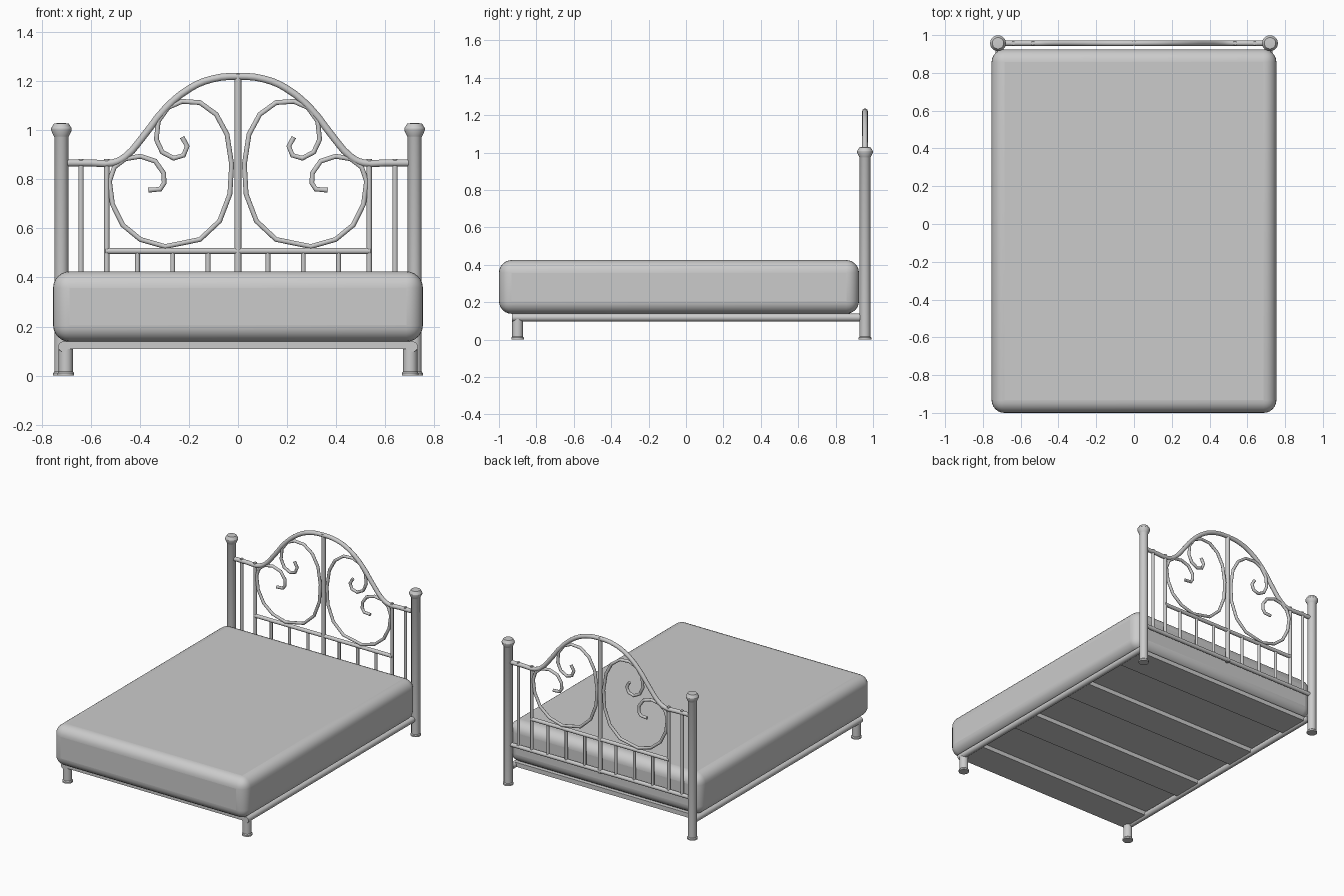
import bpy, bmesh, math
from mathutils import Vector

if "Cube" in bpy.data.objects:
    bpy.data.objects.remove(bpy.data.objects["Cube"])

HEAD_Y = 0.957


def finish(ob, angle=40):
    bpy.ops.object.select_all(action='DESELECT')
    ob.select_set(True)
    bpy.context.view_layer.objects.active = ob
    bpy.ops.object.shade_smooth_by_angle(angle=math.radians(angle))
    return ob


def box(name, lo, hi):
    lo, hi = Vector(lo), Vector(hi)
    bpy.ops.mesh.primitive_cube_add(size=1, location=(lo + hi) / 2)
    ob = bpy.context.object
    ob.name = name
    ob.scale = hi - lo
    bpy.ops.object.transform_apply(location=False, rotation=False, scale=True)
    return ob


def bar(name, a, b, r, sides=16):
    a, b = Vector(a), Vector(b)
    d = b - a
    bpy.ops.mesh.primitive_cylinder_add(vertices=sides, radius=r, depth=d.length, location=(a + b) / 2)
    ob = bpy.context.object
    ob.name = name
    ob.rotation_euler = d.to_track_quat('Z', 'Y').to_euler()
    return finish(ob)


def lathe(name, profile, x, y, sides=24):
    # spin an (r, z) profile about a vertical axis
    bm = bmesh.new()
    vs = [bm.verts.new((r, 0, z)) for r, z in profile]
    es = [bm.edges.new(p) for p in zip(vs, vs[1:])]
    bmesh.ops.spin(bm, geom=vs + es, cent=(0, 0, 0), axis=(0, 0, 1), angle=2 * math.pi, steps=sides)
    bmesh.ops.remove_doubles(bm, verts=bm.verts, dist=1e-5)
    bmesh.ops.recalc_face_normals(bm, faces=bm.faces)
    me = bpy.data.meshes.new(name)
    bm.to_mesh(me)
    bm.free()
    ob = bpy.data.objects.new(name, me)
    bpy.context.collection.objects.link(ob)
    ob.location = (x, y, 0)
    return finish(ob, 30)


def tube(name, pts, r, res):
    # bent round rod through (x, z) points in the headboard plane
    cu = bpy.data.curves.new(name, 'CURVE')
    cu.dimensions = '3D'
    cu.bevel_depth, cu.bevel_resolution = r, 3
    cu.resolution_u, cu.use_fill_caps = res, True
    sp = cu.splines.new('BEZIER')
    sp.bezier_points.add(len(pts) - 1)
    for bp, (x, z) in zip(sp.bezier_points, pts):
        bp.co = (x, HEAD_Y, z)
        bp.handle_left_type = bp.handle_right_type = 'AUTO'
    ob = bpy.data.objects.new(name, cu)
    bpy.context.collection.objects.link(ob)
    return ob


# Mattress
mattress = box("mattress", (-0.754, -1, 0.138), (0.754, 0.925, 0.425))
bev = mattress.modifiers.new("round", 'BEVEL')
bev.width, bev.segments = 0.068, 6
finish(mattress, 60)

# Posts, feet, side rails and side spindles
post = [(0, 0), (0.034, 0), (0.034, 0.01), (0.029, 0.016), (0.029, 0.972), (0.031, 0.976),
        (0.042, 1.0), (0.042, 1.008), (0.03, 1.028), (0, 1.03)]
foot = [(0, 0), (0.034, 0), (0.034, 0.01), (0.029, 0.016), (0.029, 0.12), (0, 0.12)]
scroll = [(-.228, .972), (-.207, .935), (-.222, .898), (-.262, .886), (-.309, .911), (-.333, .963),
          (-.325, 1.037), (-.285, 1.093), (-.228, 1.118), (-.155, 1.113), (-.089, 1.065),
          (-.045, .984), (-.026, .862), (-.033, .740), (-.075, .630), (-.155, .555), (-.297, .526),
          (-.398, .555), (-.470, .614), (-.512, .699), (-.524, .793), (-.504, .850), (-.459, .884),
          (-.398, .894), (-.337, .874), (-.303, .825), (-.301, .785), (-.317, .760), (-.366, .756)]
for s, side in ((-1, "left"), (1, "right")):
    lathe(f"head_post_{side}", post, s * 0.72, HEAD_Y)
    lathe(f"front_foot_{side}", foot, s * 0.702, -0.90)
    bar(f"side_rail_{side}", (s * 0.712, -0.93, 0.118), (s * 0.712, 0.94, 0.118), 0.021)
    for x in (0.535, 0.64):
        bar(f"tall_spindle_{side}", (s * x, HEAD_Y, 0.28), (s * x, HEAD_Y, 0.884), 0.011, 12)
    for x in (0.122, 0.266, 0.41):
        bar(f"short_spindle_{side}", (s * x, HEAD_Y, 0.28), (s * x, HEAD_Y, 0.508), 0.01, 12)
    tube(f"scroll_{side}", [(-s * x, z) for x, z in scroll], 0.0105, 1)

# Arched top rail
half = [(-.71, .867), (-.60, .867), (-.512, .867), (-.46, .892), (-.386, .975), (-.297, 1.088),
        (-.195, 1.172), (-.106, 1.209)]
tube("arched_top_rail", half + [(0, 1.22)] + [(-x, z) for x, z in reversed(half)], 0.015, 3)

# Headboard cross rails and centre rod
bar("centre_rod", (0, HEAD_Y, 0.27), (0, HEAD_Y, 1.23), 0.014)
bar("middle_rail", (-0.54, HEAD_Y, 0.508), (0.54, HEAD_Y, 0.508), 0.013)
bar("lower_rail", (-0.71, HEAD_Y, 0.285), (0.71, HEAD_Y, 0.285), 0.014)

# Wide slats with gaps between them, under the mattress
for i in range(4):
    y = -0.715 + 0.54 * i
    box("slat", (-0.712, y - 0.215, 0.108), (0.712, y, 0.139))
